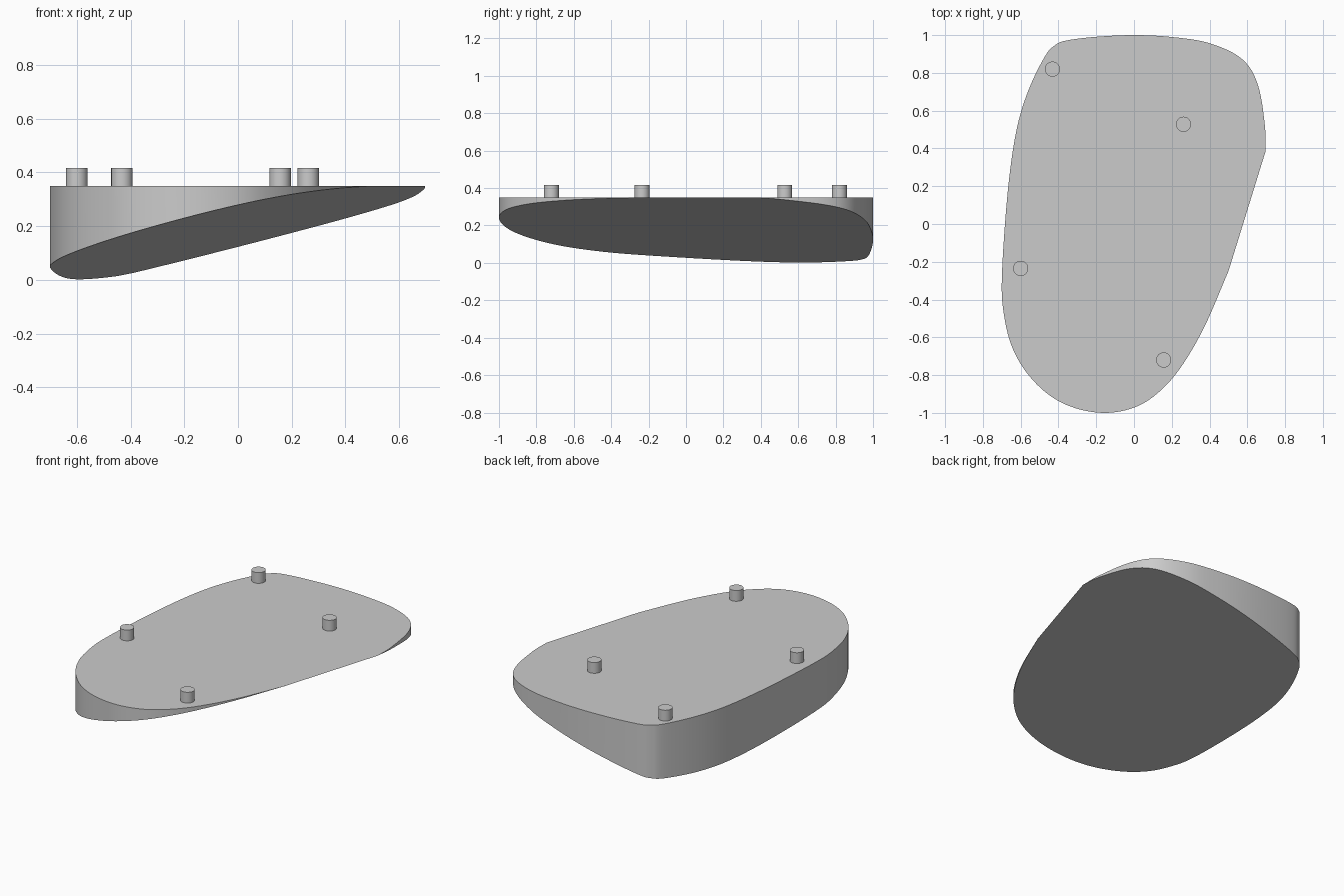
import bpy
import bmesh
import math
from mathutils import Vector

if "Cube" in bpy.data.objects:
    bpy.data.objects.remove(bpy.data.objects["Cube"], do_unlink=True)

TOP = 0.35          # height of the flat top face
STUD_TOP = 0.417
STEPS = 6           # curve steps between outline points

grey = bpy.data.materials.new("plain_grey")
grey.use_nodes = True
colour = (0.6, 0.6, 0.6, 1)
grey.diffuse_color = colour
grey.node_tree.nodes["Principled BSDF"].inputs["Base Color"].default_value = colour

# Outline from the back corner of the straight edge round to its front corner
OUTLINE = [(0.695, 0.38), (0.693, 0.52), (0.655, 0.74), (0.57, 0.875),
           (0.4, 0.957), (0.2, 0.99), (0, 1), (-0.2, 0.991), (-0.36, 0.971),
           (-0.42, 0.945), (-0.47, 0.89), (-0.55, 0.73), (-0.61, 0.55),
           (-0.65, 0.33), (-0.68, 0.04), (-0.7, -0.3), (-0.69, -0.47),
           (-0.65, -0.64), (-0.57, -0.785), (-0.45, -0.905), (-0.31, -0.975),
           (-0.15, -1), (0, -0.972), (0.12, -0.9), (0.24, -0.77),
           (0.37, -0.55), (0.5, -0.25)]


def smooth_path(points):
    """Catmull-Rom curve through all points, open at both ends."""
    p = [Vector(q) for q in points]
    p = [2 * p[0] - p[1]] + p + [2 * p[-1] - p[-2]]
    path = []
    for a, b, c, d in zip(p, p[1:], p[2:], p[3:]):
        for i in range(STEPS):
            t = i / STEPS
            path.append(0.5 * (2 * b + (c - a) * t
                               + (2 * a - 5 * b + 4 * c - d) * t ** 2
                               + (3 * b - a - 3 * c + d) * t ** 3))
    return path + [p[-2]]


def underside(q):
    """Height of the sloping underside, meeting the top along the straight edge."""
    slope = 0.256
    edge = Vector(OUTLINE[0]) - Vector(OUTLINE[-1])
    rise = (q.x - OUTLINE[0][0]) - edge.x / edge.y * (q.y - OUTLINE[0][1])
    return min(TOP, max(0, TOP + slope * rise))


def add_object(name, bm):
    bmesh.ops.recalc_face_normals(bm, faces=bm.faces)
    mesh = bpy.data.meshes.new(name)
    bm.to_mesh(mesh)
    bm.free()
    mesh.materials.append(grey)
    obj = bpy.data.objects.new(name, mesh)
    bpy.context.collection.objects.link(obj)
    bpy.ops.object.select_all(action="DESELECT")
    obj.select_set(True)
    bpy.context.view_layer.objects.active = obj
    bpy.ops.object.shade_smooth_by_angle(angle=math.radians(25))
    return obj


# Wedge body: flat top, curved upright wall, sloping underside
bm = bmesh.new()
path = smooth_path(OUTLINE)
upper = [bm.verts.new((q.x, q.y, TOP)) for q in path]
lower = [bm.verts.new((q.x, q.y, underside(q))) for q in path]
bm.faces.new(upper)
bm.faces.new(lower)
for i in range(len(path) - 1):
    bm.faces.new((upper[i], lower[i], lower[i + 1], upper[i + 1]))
bmesh.ops.remove_doubles(bm, verts=bm.verts, dist=0.0003)
add_object("wedge_body", bm)

# Four round studs on the top
STUDS = {"back_right_stud": (-0.432, 0.82), "back_left_stud": (0.262, 0.528),
         "front_right_stud": (-0.6, -0.235), "front_left_stud": (0.157, -0.72)}
for name, (x, y) in STUDS.items():
    bm = bmesh.new()
    bmesh.ops.create_cone(bm, cap_ends=True, segments=48, radius1=0.04,
                          radius2=0.04, depth=STUD_TOP - TOP)
    bmesh.ops.translate(bm, verts=bm.verts, vec=(x, y, (TOP + STUD_TOP) / 2))
    add_object(name, bm)
